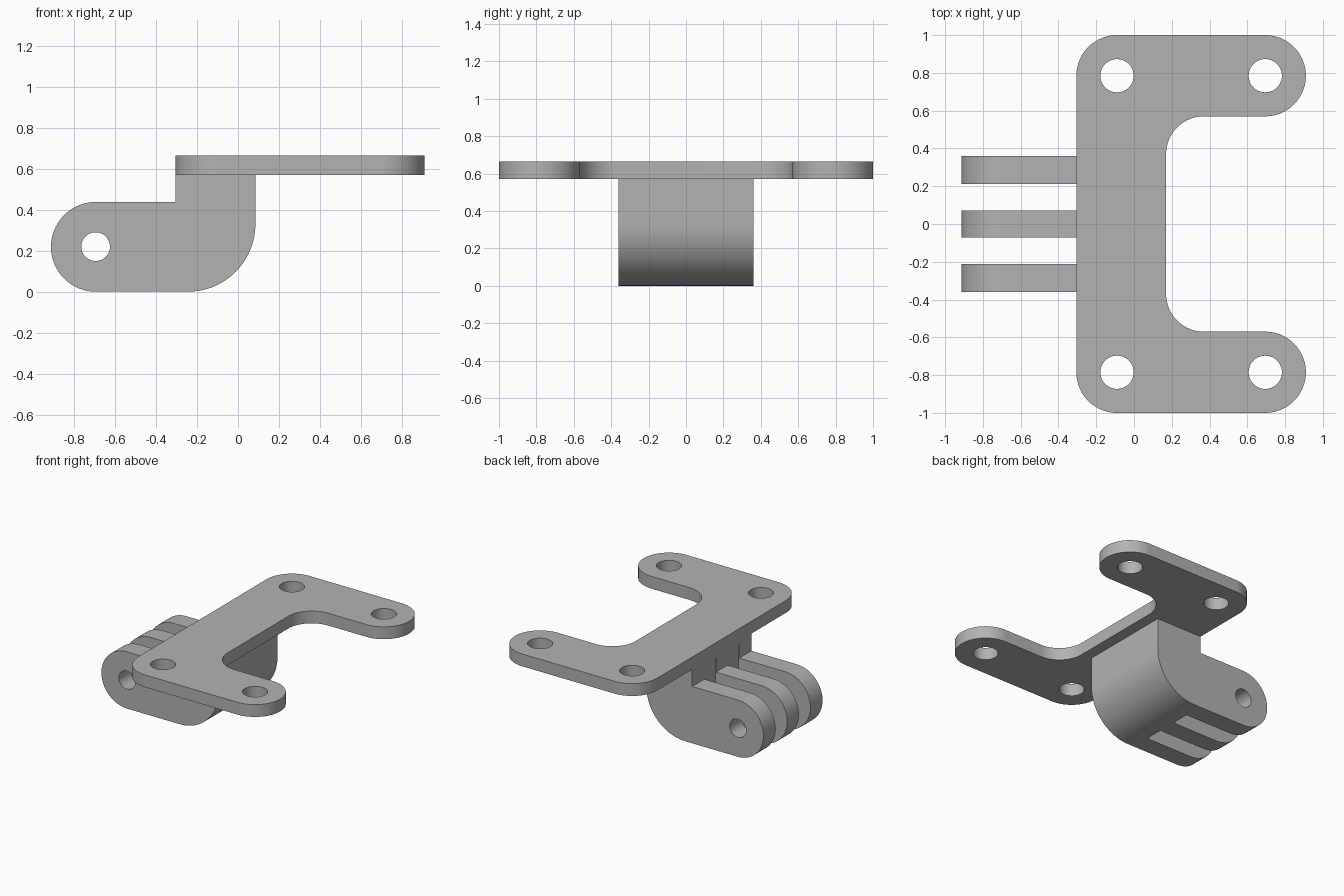
import bpy, bmesh, math
from mathutils import Vector, Matrix

cube = bpy.data.objects.get("Cube")
if cube:
    bpy.data.objects.remove(cube, do_unlink=True)

grey = bpy.data.materials.new("plain grey")
grey.use_nodes = True
grey.diffuse_color = (0.45, 0.45, 0.45, 1)
bsdf = next(n for n in grey.node_tree.nodes if n.type == "BSDF_PRINCIPLED")
bsdf.inputs["Base Color"].default_value = grey.diffuse_color


def rounded(corners, steps=20):
    """Outline through (u, v, radius) corners, each replaced by a tangent arc."""
    points = []
    for i, (u, v, r) in enumerate(corners):
        p = Vector((u, v))
        if r == 0:
            points.append(p)
            continue
        a = (Vector(corners[i - 1][:2]) - p).normalized()
        b = (Vector(corners[(i + 1) % len(corners)][:2]) - p).normalized()
        # every rounded corner is a right angle
        centre = p + (a + b) * r
        for k in range(steps + 1):
            t = math.pi / 2 * k / steps
            q = centre - b * r * math.cos(t) - a * r * math.sin(t)
            if not points or (q - points[-1]).length > 1e-3:
                points.append(q)
    if (points[0] - points[-1]).length < 1e-3:
        points.pop()
    return points


def add_object(name, bm):
    bmesh.ops.recalc_face_normals(bm, faces=bm.faces)
    mesh = bpy.data.meshes.new(name)
    bm.to_mesh(mesh)
    bm.free()
    mesh.materials.append(grey)
    obj = bpy.data.objects.new(name, mesh)
    bpy.context.collection.objects.link(obj)
    return obj


def extrude(name, outline, place, depth):
    """Solid from a flat outline; place maps (u, v) to 3D, depth is the sweep."""
    bm = bmesh.new()
    face = bm.faces.new([bm.verts.new(place(p)) for p in outline])
    swept = bmesh.ops.extrude_face_region(bm, geom=[face])["geom"]
    verts = [g for g in swept if isinstance(g, bmesh.types.BMVert)]
    bmesh.ops.translate(bm, verts=verts, vec=depth)
    return add_object(name, bm)


def cylinder(name, centre, radius, length, rotation=Matrix()):
    bm = bmesh.new()
    bmesh.ops.create_cone(bm, cap_ends=True, segments=48, radius1=radius,
                          radius2=radius, depth=length,
                          matrix=Matrix.Translation(centre) @ rotation)
    return add_object(name, bm)


def box(name, centre, size):
    bm = bmesh.new()
    bmesh.ops.create_cube(bm, size=1, matrix=Matrix.Translation(centre)
                          @ Matrix.Diagonal((*size, 1)))
    return add_object(name, bm)


def finish(obj, cutters):
    """Cut the openings, then smooth the rounded sides."""
    bpy.ops.object.select_all(action="DESELECT")
    obj.select_set(True)
    bpy.context.view_layer.objects.active = obj
    for cutter in cutters:
        cutter.hide_render = True
        mod = obj.modifiers.new("cut", "BOOLEAN")
        mod.operation = "DIFFERENCE"
        mod.solver = "EXACT"
        mod.object = cutter
        bpy.ops.object.modifier_apply(modifier=mod.name)
        bpy.data.objects.remove(cutter, do_unlink=True)
    bpy.ops.object.shade_smooth_by_angle(angle=math.radians(30))


# C-shaped mounting plate with four screw holes
back, front, inner = -0.305, 0.91, 0.17
half = [(back, -1, 0.215), (front, -1, 0.215), (front, -0.57, 0.215), (inner, -0.57, 0.2)]
corners = half + [(x, -y, r) for x, y, r in reversed(half)]
plate = extrude("mounting_plate", rounded(corners),
                lambda p: (p.x, p.y, 0.57), (0, 0, 0.095))
finish(plate, [cylinder("screw_hole", (x, y, 0.62), 0.088, 0.4)
               for x in (-0.09, 0.695) for y in (-0.785, 0.785)])

# Bracket with rounded heel, split into three hinge fingers
side = [(-0.913, 0, 0.219), (0.085, 0, 0.33), (0.085, 0.57, 0),
        (back, 0.57, 0), (back, 0.438, 0), (-0.913, 0.438, 0.219)]
bracket = extrude("hinge_bracket", rounded(side),
                  lambda p: (p.x, -0.36, p.y), (0, 0.72, 0))
slots = [box("finger_slot", (-0.8, y, 0.2), (1, 0.142, 0.7)) for y in (-0.142, 0.142)]
pin = cylinder("pin_hole", (-0.695, 0, 0.22), 0.07, 1, Matrix.Rotation(math.pi / 2, 4, "X"))
finish(bracket, slots + [pin])
